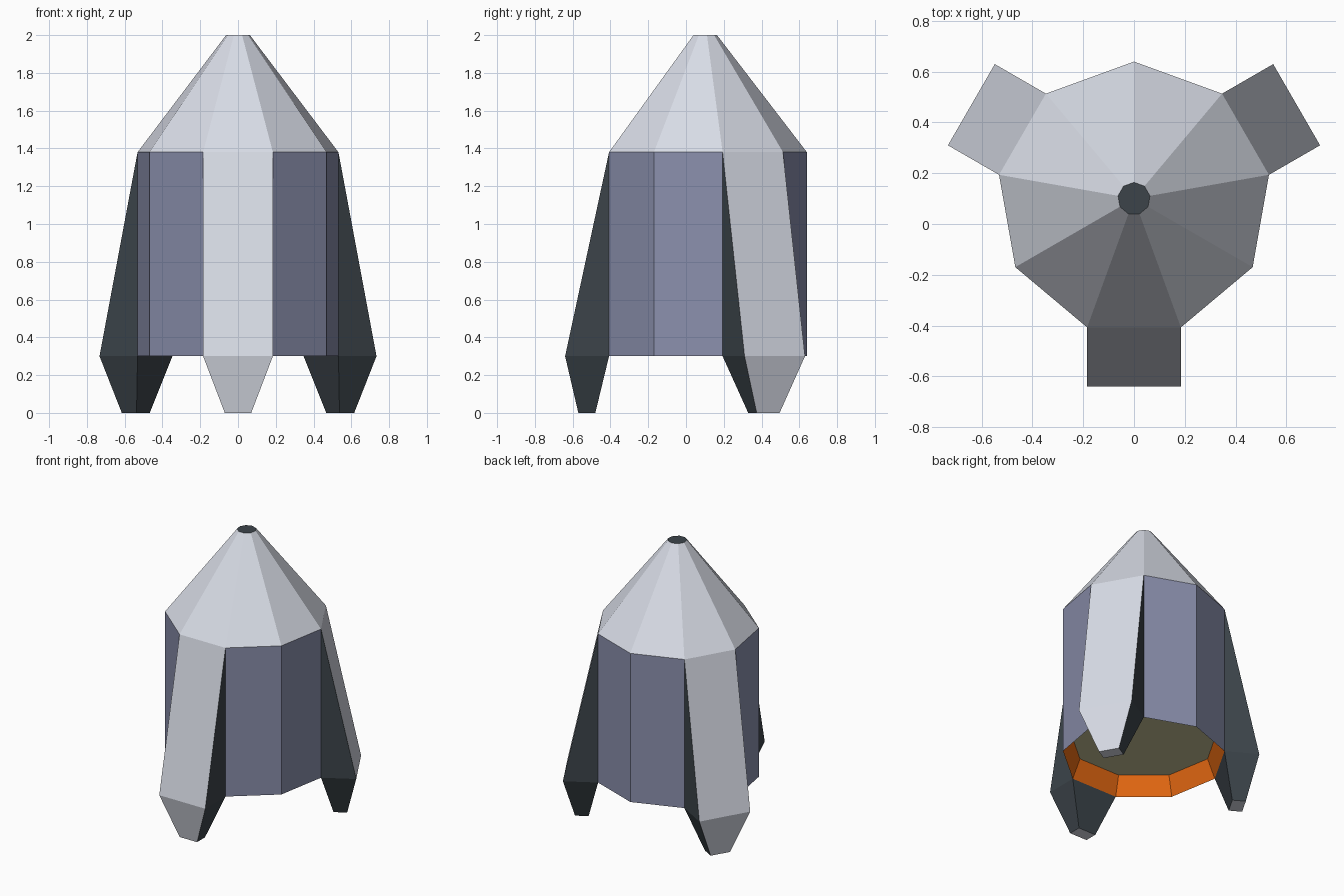
import bpy
import math
from mathutils import Matrix

if "Cube" in bpy.data.objects:
    bpy.data.objects.remove(bpy.data.objects["Cube"])

SIDES = 9
CY = 0.10                                  # body axis sits behind the origin
R = 0.54                                   # hull radius
APOTHEM = R * math.cos(math.pi / SIDES)
HALF = R * math.sin(math.pi / SIDES)       # half width of one hull facet


def srgb(h):
    def lin(c):
        return c / 12.92 if c <= 0.04045 else ((c + 0.055) / 1.055) ** 2.4
    return [lin(int(h[i:i + 2], 16) / 255) for i in (0, 2, 4)] + [1]


def material(name, color):
    m = bpy.data.materials.new(name)
    m.diffuse_color = srgb(color)
    m.use_nodes = True
    m.node_tree.nodes["Principled BSDF"].inputs["Base Color"].default_value = m.diffuse_color
    return m


light = material("light grey", "d8dce6")
blue = material("blue grey", "8a8fac")
dark = material("dark slate", "3c444a")
orange = material("orange", "e86a12")
cream = material("cream", "c6c096")


def make(name, verts, faces, mats, idx):
    me = bpy.data.meshes.new(name)
    me.from_pydata(verts, [], faces)
    for m in mats:
        me.materials.append(m)
    for p, i in zip(me.polygons, idx):
        p.material_index = i
    ob = bpy.data.objects.new(name, me)
    bpy.context.collection.objects.link(ob)
    return ob


def band(name, r0, z0, r1, z1, mat, cap=None, cap_mat=None):
    """Nine-sided band from ring 0 to ring 1, optionally capped at one end."""
    verts = []
    for r, z in ((r0, z0), (r1, z1)):
        for i in range(SIDES):
            a = math.pi / 2 + 2 * math.pi * i / SIDES
            verts.append((r * math.cos(a), CY + r * math.sin(a), z))
    n = SIDES
    faces = [(i, (i + 1) % n, n + (i + 1) % n, n + i) for i in range(n)]
    idx = [0] * n
    if cap == "start":
        faces.append(tuple(reversed(range(n))))
        idx.append(1)
    elif cap == "end":
        faces.append(tuple(range(n, 2 * n)))
        idx.append(1)
    return make(name, verts, faces, [mat] + ([cap_mat] if cap else []), idx)


# Engine recess under the hull, hull, and nose cone with dark tip
band("engine_recess", 0.485, 0.435, R, 0.30, orange, "start", cream)
band("hull", R, 0.30, R, 1.38, blue)
band("nose_cone", R, 1.38, 0.064, 2.0, light, "end", dark)

# Landing fins: light outer strip and sole, dark sides and inner face
A, H = APOTHEM, HALF
half_profile = [(A, H, 1.38), (0.74, H, 0.30), (0.67, 0.07, 0.0),
                (0.58, 0.07, 0.0), (A, H, 0.30)]
fin_verts = [(x, -y, z) for x, y, z in half_profile] + half_profile
fin_faces = [(0, 1, 6, 5), (1, 2, 7, 6), (2, 3, 8, 7),       # strip, toe, sole
             (3, 4, 9, 8), (4, 0, 5, 9),                     # inner faces
             (0, 4, 1), (4, 3, 2, 1), (5, 6, 9), (6, 7, 8, 9)]  # sides
fin_mats = [0, 0, 0, 1, 1, 1, 1, 1, 1]
for name, angle in (("front_fin", 270), ("right_fin", 30), ("left_fin", 150)):
    fin = make(name, fin_verts, [f[::-1] for f in fin_faces], [light, dark], fin_mats)
    fin.data.transform(Matrix.Translation((0, CY, 0))
                       @ Matrix.Rotation(math.radians(angle), 4, 'Z'))
    # consistent outward normals
    import bmesh
    bm = bmesh.new()
    bm.from_mesh(fin.data)
    bmesh.ops.recalc_face_normals(bm, faces=bm.faces)
    bm.to_mesh(fin.data)
    bm.free()
